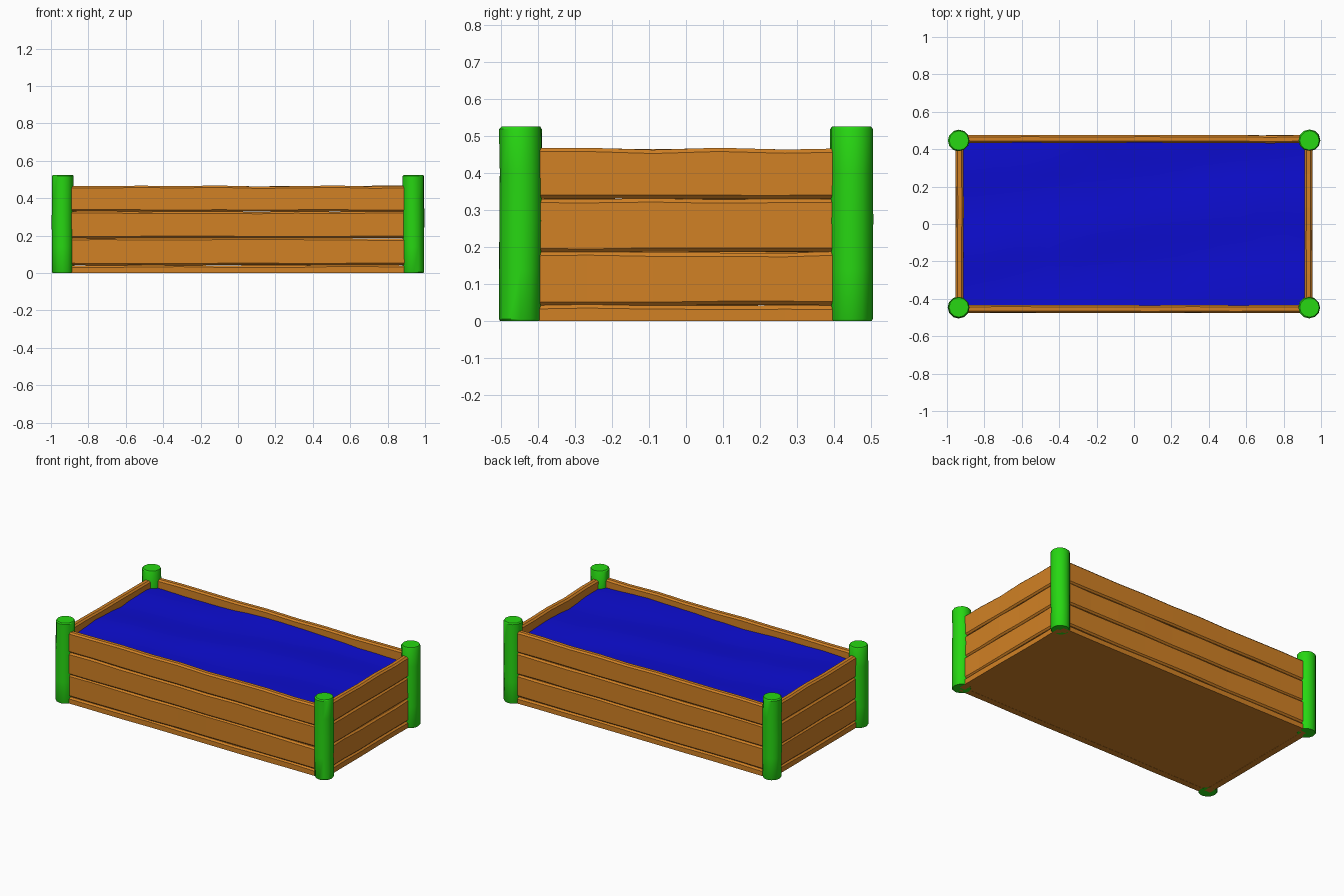
import bpy, bmesh, math, random
from mathutils import Matrix, Vector

random.seed(4)
if "Cube" in bpy.data.objects:
    bpy.data.objects.remove(bpy.data.objects["Cube"])


def material(name, rgb):
    m = bpy.data.materials.new(name)
    m.use_nodes = True
    color = (*rgb, 1)
    m.diffuse_color = color
    m.node_tree.nodes["Principled BSDF"].inputs["Base Color"].default_value = color
    return m


wood = material("orange wood", (0.64, 0.22, 0.018))
green = material("green post", (0.02, 0.68, 0.006))
blue = material("blue fill", (0.004, 0.004, 0.64))


def finish(bm, name, mat):
    bmesh.ops.recalc_face_normals(bm, faces=bm.faces)
    mesh = bpy.data.meshes.new(name)
    bm.to_mesh(mesh)
    bm.free()
    mesh.materials.append(mat)
    obj = bpy.data.objects.new(name, mesh)
    bpy.context.collection.objects.link(obj)
    return obj


def loft(name, rings, mat):
    """Skin a row of closed rings and cap both ends."""
    bm = bmesh.new()
    rows = [[bm.verts.new(p) for p in ring] for ring in rings]
    for a, b in zip(rows, rows[1:]):
        for i in range(len(a)):
            j = (i + 1) % len(a)
            bm.faces.new((a[i], a[j], b[j], b[i]))
    bm.faces.new(rows[0])
    bm.faces.new(rows[-1])
    return finish(bm, name, mat)


def wobble(amount):
    return random.uniform(-amount, amount)


def plank(name, length, low, high, turn, offset, steps):
    """Chamfered board, slightly uneven along its length."""
    c, half = 0.010, 0.021
    bottom = 0.0 if low == 0 else c
    rings = []
    for s in range(steps + 1):
        x = (s / steps - 0.5) * length
        o, t = wobble(0.002), wobble(0.003)
        dz = 0 if low == 0 else wobble(0.002)
        profile = [(-half + bottom, low + dz), (half - bottom, low + dz),
                   (half, low + bottom + dz), (half, high - c + t),
                   (half - c, high + t), (c - half, high + t),
                   (-half, high - c + t), (-half, low + bottom + dz)]
        rings.append([Matrix.Rotation(turn, 3, "Z") @ Vector((x, y + o - offset, z))
                      for y, z in profile])
    loft(name, rings, wood)


# Four walls of stacked boards
levels = [0, 0.042, 0.186, 0.329, 0.465]
walls = [("front", 1.87, 0, 0.454, 9), ("left", 0.89, math.pi / 2, 0.932, 5),
         ("back", 1.87, math.pi, 0.454, 9), ("right", 0.89, -math.pi / 2, 0.932, 5)]
for side, length, turn, offset, steps in walls:
    for n, (low, high) in enumerate(zip(levels, levels[1:])):
        plank(f"{side}_plank_{n + 1}", length, low, high, turn, offset, steps)

# Corner posts with a softened rim and slight swelling
for sx, xname in ((-1, "right"), (1, "left")):
    for sy, yname in ((-1, "front"), (1, "back")):
        rings = []
        for z, r in ((0, 0.054), (0.006, 0.057), (0.14, 0.057), (0.27, 0.058),
                     (0.40, 0.057), (0.518, 0.057), (0.525, 0.052)):
            dx, dy = wobble(0.0015), wobble(0.0015)
            rings.append([(sx * 0.937 + dx + r * math.cos(k * math.tau / 12),
                           sy * 0.447 + dy + r * math.sin(k * math.tau / 12), z)
                          for k in range(12)])
        post = loft(f"{yname}_{xname}_post", rings, green)
        post.data.shade_smooth()
        post.data.set_sharp_from_angle(angle=math.radians(35))

# Floor of the box
bm = bmesh.new()
bmesh.ops.create_cube(bm, size=1, matrix=Matrix.Translation((0, 0, 0.011))
                      @ Matrix.Diagonal((1.84, 0.88, 0.02, 1)))
finish(bm, "floor", wood)

# Gently uneven fill surface
bm = bmesh.new()
bmesh.ops.create_grid(bm, x_segments=16, y_segments=10, size=1)
for v in bm.verts:
    x, y = v.co.x * 0.915, v.co.y * 0.437
    z = 0.41 + 0.008 * math.sin(5 * x + 3 * y) + 0.006 * math.cos(14 * y - 2 * x)
    v.co = (x, y, z + wobble(0.003))
for f in bm.faces:
    f.smooth = True
fill = finish(bm, "fill", blue)
if fill.data.polygons[0].normal.z < 0:
    fill.data.flip_normals()
